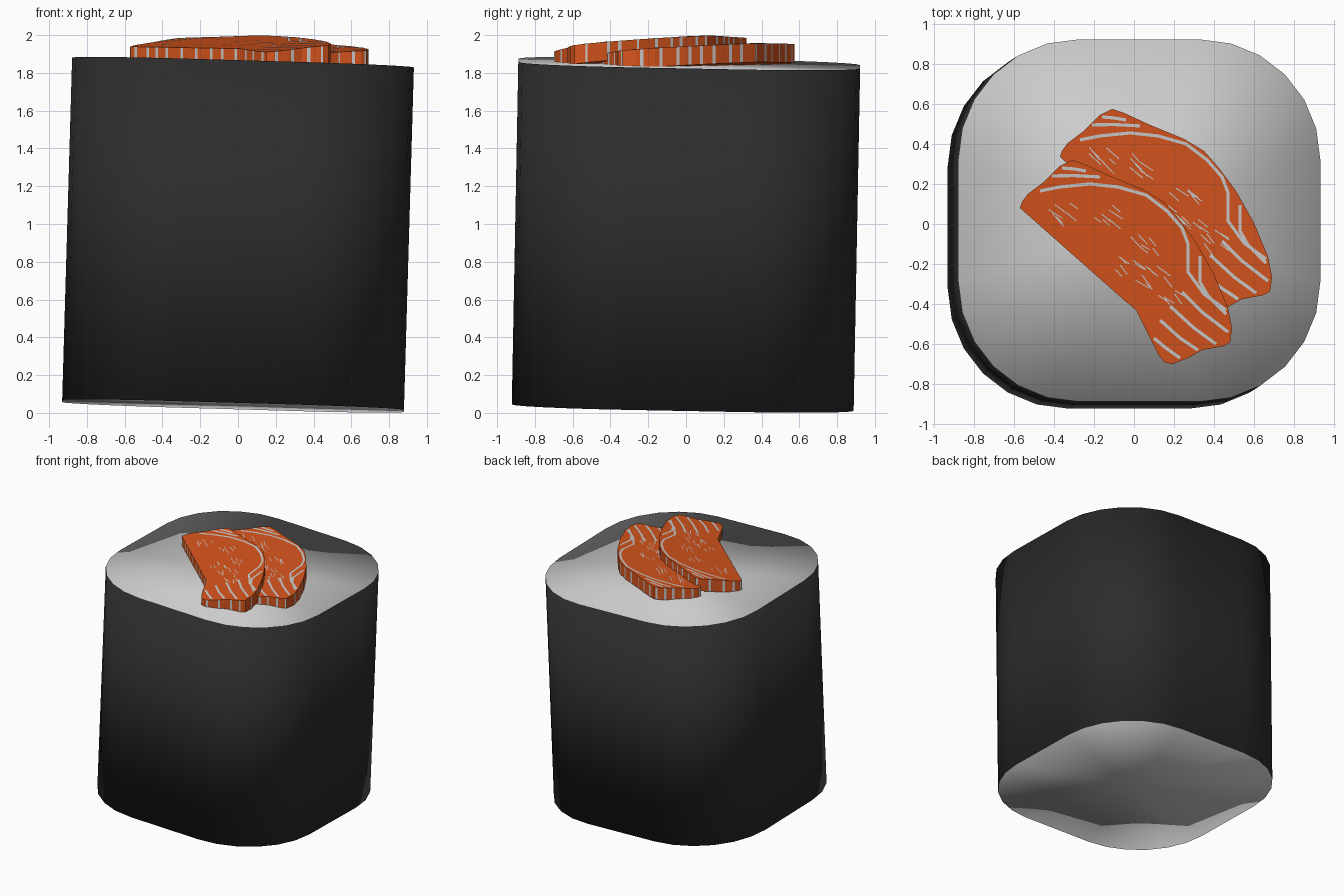
import bpy, bmesh, math, random
from mathutils import Vector, Matrix

if "Cube" in bpy.data.objects:
    bpy.data.objects.remove(bpy.data.objects["Cube"])

random.seed(4)

def material(name, rgb):
    m = bpy.data.materials.new(name)
    m.diffuse_color = (*rgb, 1)
    m.use_nodes = True
    m.node_tree.nodes["Principled BSDF"].inputs["Base Color"].default_value = m.diffuse_color
    return m

def finish(bm, name, mats=()):
    me = bpy.data.meshes.new(name)
    bm.to_mesh(me)
    bm.free()
    for m in mats:
        me.materials.append(m)
    ob = bpy.data.objects.new(name, me)
    bpy.context.collection.objects.link(ob)
    return ob

seaweed = material("seaweed", (0.025, 0.025, 0.025))
rice = material("rice", (0.6, 0.6, 0.6))
orange = material("salmon", (0.68, 0.09, 0.012))

# Roll: rounded square prism, slightly tilted, soft normals running over the rim
FLAT, R, H = 0.305, 0.6, 1.814
ring = []
for q, (sx, sy) in enumerate(((1, 1), (-1, 1), (-1, -1), (1, -1))):
    for i in range(7):
        a = math.radians(90 * q + 15 * i)
        ring.append((sx * FLAT + R * math.cos(a), sy * FLAT + R * math.sin(a)))
bm = bmesh.new()
low = [bm.verts.new((x, y, -H / 2)) for x, y in ring]
high = [bm.verts.new((x, y, H / 2)) for x, y in ring]
c_low, c_high = bm.verts.new((0, 0, -H / 2)), bm.verts.new((0, 0, H / 2))
for i in range(len(ring)):
    j = (i + 1) % len(ring)
    bm.faces.new((low[i], low[j], high[j], high[i]))
    bm.faces.new((high[i], high[j], c_high)).material_index = 1
    bm.faces.new((low[j], low[i], c_low)).material_index = 1
for f in bm.faces:
    f.smooth = True
tilt = Vector((0, 0, 1)).rotation_difference(Vector((0.029, 0.019, 1)))
bm.transform(Matrix.Translation((0, 0, 0.943)) @ tilt.to_matrix().to_4x4())
finish(bm, "roll", (seaweed, rice))

# Salmon slice outline and its fat lines, seen from above
OUTLINE = [(-.57, .08), (-.05, -.38), (.01, -.43), (.12, -.65), (.15, -.69), (.19, -.70),
           (.27, -.67), (.34, -.63), (.45, -.61), (.48, -.59), (.49, -.52), (.47, -.42),
           (.40, -.25), (.31, -.09), (.22, .03), (.15, .11), (.05, .17), (-.12, .24),
           (-.25, .30), (-.31, .32), (-.37, .29), (-.45, .21), (-.53, .15), (-.56, .11)]
FAT_LINES = [
    [(-.47, .165), (-.37, .185), (-.22, .2), (-.08, .185), (.06, .145), (.165, .065),
     (.24, -.02), (.27, -.1), (.27, -.24), (.35, -.35), (.46, -.43)],
    [(.33, -.16), (.33, -.29), (.37, -.36), (.46, -.45)],
    [(-.41, .24), (-.3, .242), (-.17, .235)], [(-.36, .28), (-.3, .275), (-.24, .265)],
    [(.24, -.34), (.34, -.44), (.47, -.54)], [(.18, -.41), (.3, -.52), (.41, -.60)],
    [(.13, -.48), (.23, -.57), (.32, -.63)], [(.1, -.57), (.16, -.62), (.23, -.67)],
]
FLECK_SPOTS = [(-.34, .06), (-.14, .04), (.06, -.1), (.1, -.28), (.2, -.34), (-.02, -.22)]
THICK = 0.1

def salmon_slice(name, dx, dy, base, rise):
    def top(x, y, dz=0.0):
        x, y = x + dx, y + dy
        return (x, y, base + rise * (x + y) * .7071 - .022 * (x - y) * .7071 + dz)

    # Slab
    bm = bmesh.new()
    up = [bm.verts.new(top(x, y)) for x, y in OUTLINE]
    dn = [bm.verts.new(top(x, y, -THICK)) for x, y in OUTLINE]
    bm.faces.new(up)
    bm.faces.new(dn[::-1])
    for i in range(len(up)):
        j = (i + 1) % len(up)
        bm.faces.new((dn[i], dn[j], up[j], up[i]))
    finish(bm, name, (orange,))

    # Marbling: thin ribbons on the top
    bm = bmesh.new()

    def ribbon(path, half):
        pts = [Vector(p) for p in path]
        prev = None
        for i, p in enumerate(pts):
            d = (pts[min(i + 1, len(pts) - 1)] - pts[max(i - 1, 0)]).normalized()
            n = Vector((-d.y, d.x)) * half
            pair = [bm.verts.new(top(*(p + n), .002)), bm.verts.new(top(*(p - n), .002))]
            if prev:
                bm.faces.new((prev[1], pair[1], pair[0], prev[0]))
            prev = pair

    for line in FAT_LINES:
        ribbon(line, .008)
    for cx, cy in FLECK_SPOTS:
        for _ in range(6):
            x, y = cx + random.uniform(-.06, .06), cy + random.uniform(-.05, .05)
            a = math.radians(random.uniform(-55, -30))
            s = random.uniform(.02, .045)
            d = Vector((math.cos(a), math.sin(a))) * s
            ribbon([(x - d.x, y - d.y), (x, y), (x + d.x, y + d.y)], .0025)

    # Marbling: upright stripes around the edge
    step, gap = 0.0, .04
    for i, a in enumerate(OUTLINE):
        a, b = Vector(a), Vector(OUTLINE[(i + 1) % len(OUTLINE)])
        d = (b - a).normalized()
        out = Vector((d.y, -d.x)) * .002
        length = (b - a).length
        while step + gap < length:
            step += gap
            p, q = a + d * max(step - .009, 0) + out, a + d * min(step + .009, length) + out
            bm.faces.new([bm.verts.new(v) for v in
                          (top(*p, -THICK), top(*q, -THICK), top(*q), top(*p))])
            gap = random.uniform(.06, .11)
        gap -= length - step
        step = 0.0
        gap = max(gap, .01)
    finish(bm, name + "_marbling", (rice,))

salmon_slice("salmon_slice_front", 0, 0, 1.974, .13)
salmon_slice("salmon_slice_back", .2, .255, 1.916, .08)
